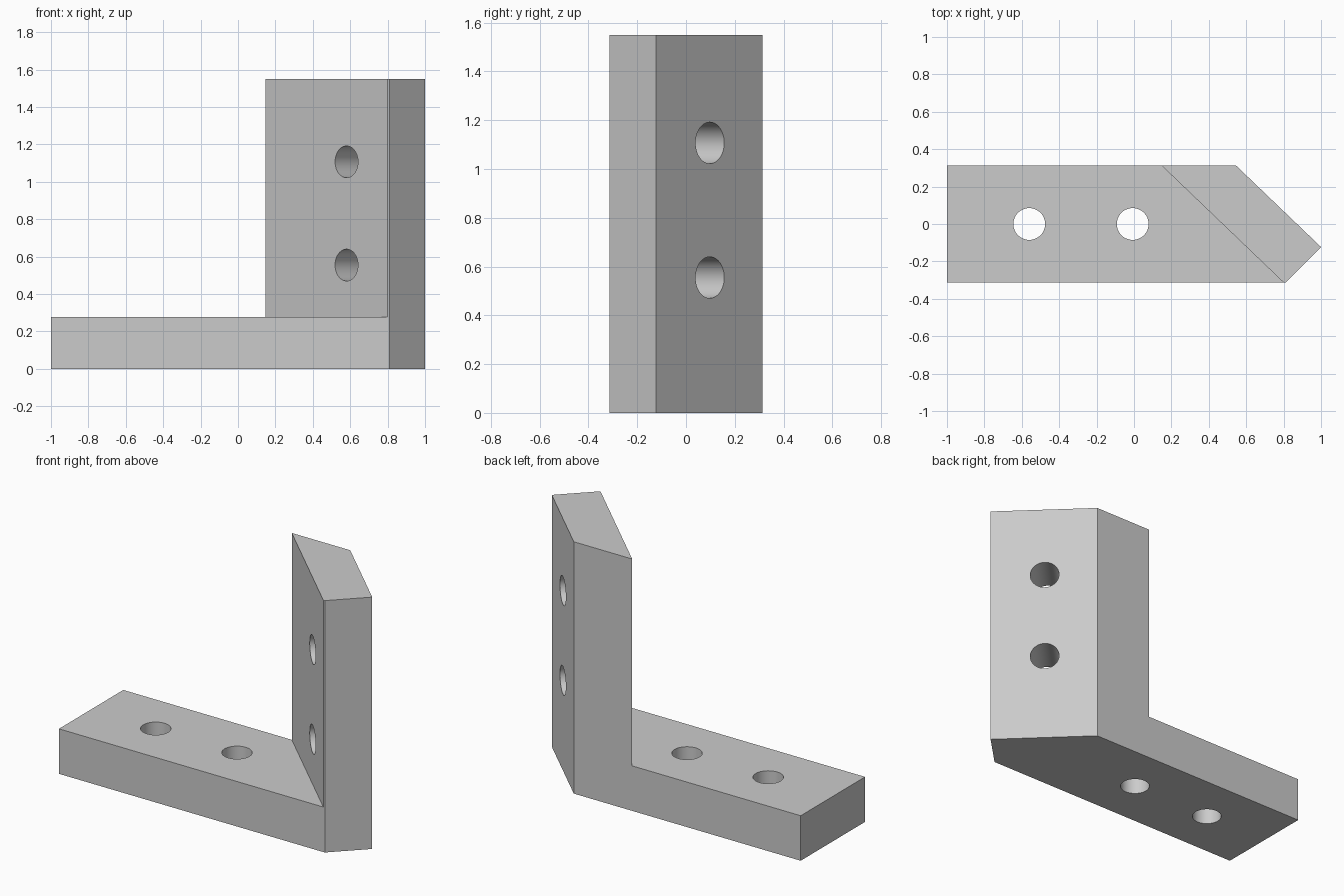
import bpy, bmesh
from mathutils import Vector

if "Cube" in bpy.data.objects:
    bpy.data.objects.remove(bpy.data.objects["Cube"], do_unlink=True)

grey = bpy.data.materials.new("plain grey")
grey.use_nodes = True
colour = (0.6, 0.6, 0.6, 1)
grey.diffuse_color = colour
grey.node_tree.nodes["Principled BSDF"].inputs["Base Color"].default_value = colour

HALF = 0.313       # half the depth of the bracket
BASE_TOP = 0.277   # thickness of the base
TOP = 1.55         # height of the upright
RADIUS = 0.085


def finish(name, bm):
    bmesh.ops.recalc_face_normals(bm, faces=bm.faces)
    mesh = bpy.data.meshes.new(name)
    bm.to_mesh(mesh)
    bm.free()
    obj = bpy.data.objects.new(name, mesh)
    bpy.context.collection.objects.link(obj)
    mesh.materials.append(grey)
    return obj


def prism(name, outline, height):
    bm = bmesh.new()
    face = bm.faces.new([bm.verts.new((x, y, 0)) for x, y in outline])
    top = bmesh.ops.extrude_face_region(bm, geom=[face])["geom"]
    verts = [g for g in top if isinstance(g, bmesh.types.BMVert)]
    bmesh.ops.translate(bm, verts=verts, vec=(0, 0, height))
    return finish(name, bm)


def boolean(target, other, operation):
    mod = target.modifiers.new(operation.lower(), "BOOLEAN")
    mod.operation = operation
    mod.solver = "EXACT"
    mod.object = other
    bpy.context.view_layer.objects.active = target
    bpy.ops.object.modifier_apply(modifier=mod.name)
    bpy.data.objects.remove(other, do_unlink=True)


def drill(target, centre, axis):
    bm = bmesh.new()
    bmesh.ops.create_cone(bm, cap_ends=True, segments=48, radius1=RADIUS,
                          radius2=RADIUS, depth=0.8)
    cutter = finish("hole_cutter", bm)
    cutter.hide_render = True
    cutter.rotation_euler = Vector(axis).to_track_quat("Z", "Y").to_euler()
    cutter.location = centre
    bpy.context.view_layer.update()
    boolean(target, cutter, "DIFFERENCE")


# Base and slanted upright share the outer corners
outer = [(0.81, -HALF), (1, -0.123), (0.545, HALF)]
bracket = prism("angle_bracket", [(-1, -HALF)] + outer + [(-1, HALF)], BASE_TOP)
upright = prism("upright", [(0.8, -HALF)] + outer + [(0.147, HALF)], TOP)
boolean(bracket, upright, "UNION")

# Bolt holes through the base and square through the upright
for x in (-0.56, -0.007):
    drill(bracket, (x, 0, BASE_TOP / 2), (0, 0, 1))
for z in (0.555, 1.107):
    drill(bracket, (0.674, -0.003, z), (0.69, 0.73, 0))

# Smooth hole walls, crisp edges
bpy.ops.object.select_all(action="DESELECT")
bracket.select_set(True)
bpy.context.view_layer.objects.active = bracket
bpy.ops.object.shade_smooth_by_angle(angle=0.5)
